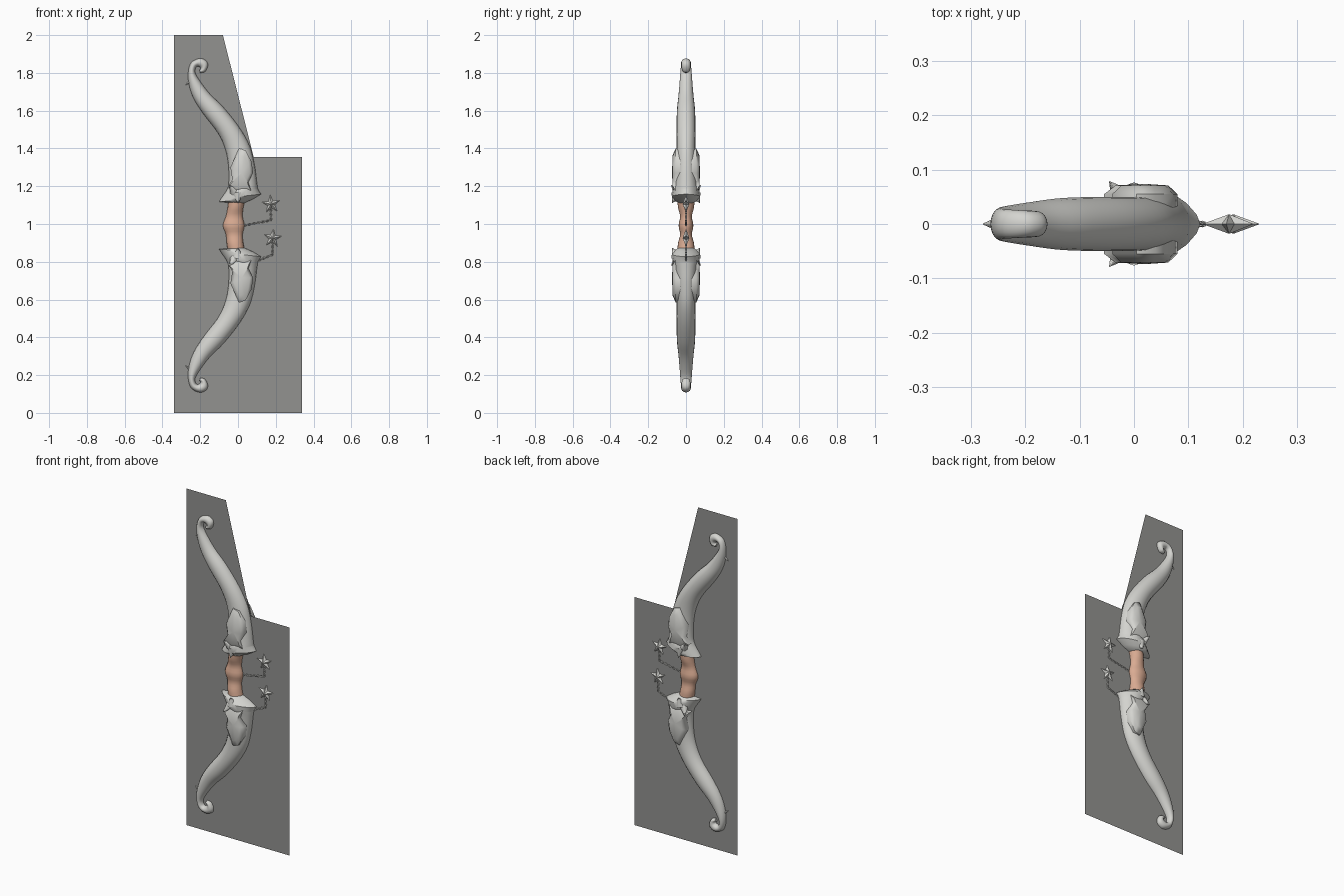
import bpy, bmesh, math
from mathutils import Vector, Matrix

if "Cube" in bpy.data.objects:
    bpy.data.objects.remove(bpy.data.objects["Cube"])

MID = 1.985  # upper parts mirror to the lower half with z -> MID - z


def material(name, rgb):
    m = bpy.data.materials.new(name)
    m.diffuse_color = (*rgb, 1)
    m.use_nodes = True
    m.node_tree.nodes["Principled BSDF"].inputs["Base Color"].default_value = m.diffuse_color
    return m


BONE = material("pale_bone", (0.66, 0.66, 0.63))
PEACH = material("peach_leather", (0.70, 0.41, 0.29))
GREY = material("panel_grey", (0.29, 0.29, 0.28))


def finish(name, bm, mat, angle=40, flip=False):
    if flip:
        for v in bm.verts:
            v.co.z = MID - v.co.z
    bmesh.ops.recalc_face_normals(bm, faces=bm.faces)
    me = bpy.data.meshes.new(name)
    bm.to_mesh(me)
    bm.free()
    me.materials.append(mat)
    ob = bpy.data.objects.new(name, me)
    bpy.context.collection.objects.link(ob)
    if angle:
        bpy.ops.object.select_all(action='DESELECT')
        ob.select_set(True)
        bpy.context.view_layer.objects.active = ob
        bpy.ops.object.shade_smooth_by_angle(angle=math.radians(angle))
    return ob


def spline(rows, steps):
    """Catmull-Rom through rows of numbers."""
    out = []
    for i in range(len(rows) - 1):
        a, b = rows[max(i - 1, 0)], rows[i]
        c, d = rows[i + 1], rows[min(i + 2, len(rows) - 1)]
        for k in range(steps):
            t = k / steps
            out.append([0.5 * (2 * q + (r - p) * t + (2 * p - 5 * q + 4 * r - s) * t * t
                        + (3 * q - p - 3 * r + s) * t ** 3) for p, q, r, s in zip(a, b, c, d)])
    return out + [list(rows[-1])]


def loft(rows, sides=20):
    """Rows: left x, left z, right x, right z, half depth, pointedness."""
    bm = bmesh.new()
    rings = []
    for xl, zl, xr, zr, d, p in rows:
        ring = []
        for k in range(sides):
            a = 2 * math.pi * k / sides
            c, s = math.cos(a), math.sin(a)
            f = 0.5 + 0.5 * math.copysign(abs(c) ** p, c)
            ring.append(bm.verts.new((xl + (xr - xl) * f, d * math.copysign(abs(s) ** p, s),
                                      zl + (zr - zl) * f)))
        rings.append(ring)
    for r, q in zip(rings, rings[1:]):
        for k in range(sides):
            n = (k + 1) % sides
            bm.faces.new((r[k], r[n], q[n], q[k]))
    bm.faces.new(rings[0])
    bm.faces.new(rings[-1])
    return bm


def cone(bm, base, tip, radius, flat=1.0):
    base, tip = Vector(base), Vector(tip)
    axis = tip - base
    rot = axis.to_track_quat('Z', 'Y').to_matrix().to_4x4()
    mat = Matrix.Translation((base + tip) / 2) @ rot @ Matrix.Diagonal((1, flat, 1, 1))
    bmesh.ops.create_cone(bm, cap_ends=True, segments=8, radius1=radius, radius2=0.001,
                          depth=axis.length, matrix=mat)


# limb outline: flared collar, then sweeping arm, then curled tip
collar = [(-.04, 1.112, .035, 1.112, .04, 1),
          (-.10, 1.118, .08, 1.132, .062, 1.2),
          (-.09, 1.135, .122, 1.158, .074, 1.25)]
arm = [(-.065, 1.17, .105, 1.185, .07, 1.1),
       (-.05, 1.21, .10, 1.22, .06, 1),
       (-.05, 1.30, .088, 1.31, .053, 1),
       (-.065, 1.39, .063, 1.41, .05, 1),
       (-.105, 1.48, .008, 1.51, .05, 1),
       (-.185, 1.585, -.075, 1.615, .048, 1),
       (-.235, 1.665, -.15, 1.69, .04, 1),
       (-.26, 1.74, -.20, 1.755, .034, 1),
       (-.264, 1.80, -.226, 1.80, .030, 1),
       (-.252, 1.848, -.224, 1.826, .027, 1),
       (-.225, 1.87, -.214, 1.835, .026, 1),
       (-.192, 1.876, -.206, 1.832, .025, 1),
       (-.165, 1.86, -.20, 1.828, .024, 1),
       (-.16, 1.835, -.198, 1.822, .023, 1),
       (-.175, 1.806, -.20, 1.818, .021, 1),
       (-.20, 1.80, -.205, 1.816, .015, 1)]
limb = collar + spline(arm, 4)

# side leaf outline in x, z
leaf = [(.005, 1.40), (.04, 1.39), (.072, 1.33), (.08, 1.27), (.055, 1.22), (.07, 1.175),
        (0, 1.165), (-.055, 1.195), (-.03, 1.235), (-.04, 1.30)]

for label, flip in (("upper", False), ("lower", True)):
    finish(label + "_limb", loft(limb), BONE, 45, flip)

    # raised leaf plates on both faces of the limb
    bm = bmesh.new()
    for s in (-1, 1):
        loops = []
        for y, k in ((.02, 1), (.055, 1), (.071, .72)):
            loops.append([bm.verts.new((.02 + (x - .02) * k, s * y, 1.27 + (z - 1.27) * k))
                          for x, z in leaf])
        n = len(leaf)
        for a, b in zip(loops, loops[1:]):
            for i in range(n):
                j = (i + 1) % n
                bm.faces.new((a[i], a[j], b[j], b[i]))
        bm.faces.new(loops[0])
        mid = bm.verts.new((.02, s * .074, 1.27))
        for i in range(n):
            bm.faces.new((loops[2][i], loops[2][(i + 1) % n], mid))
    finish(label + "_leaves", bm, BONE, 50, flip)

    # small thorns on the collar and the nock barb near the tip
    bm = bmesh.new()
    for s in (-1, 1):
        cone(bm, (-.02, s * .045, 1.17), (-.045, s * .078, 1.205), .025)
        cone(bm, (.0, s * .05, 1.155), (.0, s * .072, 1.112), .03)
    cone(bm, (-.235, 0, 1.77), (-.278, 0, 1.735), .02, .7)
    finish(label + "_thorns", bm, BONE, 50, flip)

# waisted grip with a finger swell
grip = [(-.055, .865, .035, .865, .045, 1), (-.06, .90, .028, .90, .042, 1),
        (-.064, .945, .024, .945, .031, 1), (-.08, .992, .034, .992, .039, 1),
        (-.064, 1.04, .024, 1.04, .031, 1), (-.055, 1.085, .028, 1.085, .042, 1),
        (-.05, 1.125, .037, 1.125, .045, 1)]
finish("grip", loft(spline(grip, 3)), PEACH, 50)


# star charms with hanging chains
def star(name, x, z, turn):
    bm = bmesh.new()
    rim = []
    for k in range(10):
        r = .05 if k % 2 == 0 else .02
        a = math.pi / 2 + turn + k * math.pi / 5
        rim.append(bm.verts.new((x + r * math.cos(a), 0, z + r * math.sin(a))))
    for s in (-1, 1):
        peak = bm.verts.new((x, s * .018, z))
        for k in range(10):
            bm.faces.new((rim[k], rim[(k + 1) % 10], peak))
    finish(name, bm, BONE, 0)


def chain(name, points):
    bm = bmesh.new()
    count = 0
    for a, b in zip(points, points[1:]):
        a, b = Vector((a[0], 0, a[1])), Vector((b[0], 0, b[1]))
        along = (b - a).normalized()
        n = max(2, round((b - a).length / .012))
        for i in range(n):
            # each link is a small elongated ring, alternately turned
            side = Vector((0, 1, 0)) if count % 2 else along.cross(Vector((0, 1, 0)))
            out = along.cross(side)
            c = a.lerp(b, (i + .5) / n)
            rings = []
            for k in range(8):
                t = 2 * math.pi * k / 8
                d = along * (.0085 * math.cos(t)) + side * (.0045 * math.sin(t))
                rings.append([bm.verts.new(c + d + d.normalized() * (.0016 * math.cos(u))
                                           + out * (.0016 * math.sin(u)))
                              for u in (0, math.pi / 2, math.pi, 3 * math.pi / 2)])
            for k in range(8):
                p, q = rings[k], rings[(k + 1) % 8]
                for j in range(4):
                    m = (j + 1) % 4
                    bm.faces.new((p[j], p[m], q[m], q[j]))
            count += 1
    finish(name, bm, BONE, 60)


star("upper_star", .175, 1.105, .1)
star("lower_star", .183, .925, -.1)
chain("upper_chain", [(.03, .992), (.174, 1.02), (.174, 1.09)])
chain("lower_chain", [(.11, .808), (.183, .838), (.183, .91)])

# flat backing panel through the middle of the bow
bm = bmesh.new()
bm.faces.new([bm.verts.new((x, 0, z)) for x, z in
              [(-.34, 0), (.34, 0), (.34, 1.355), (.083, 1.355), (-.08, 2), (-.34, 2)]])
finish("backing_panel", bm, GREY, 0)
